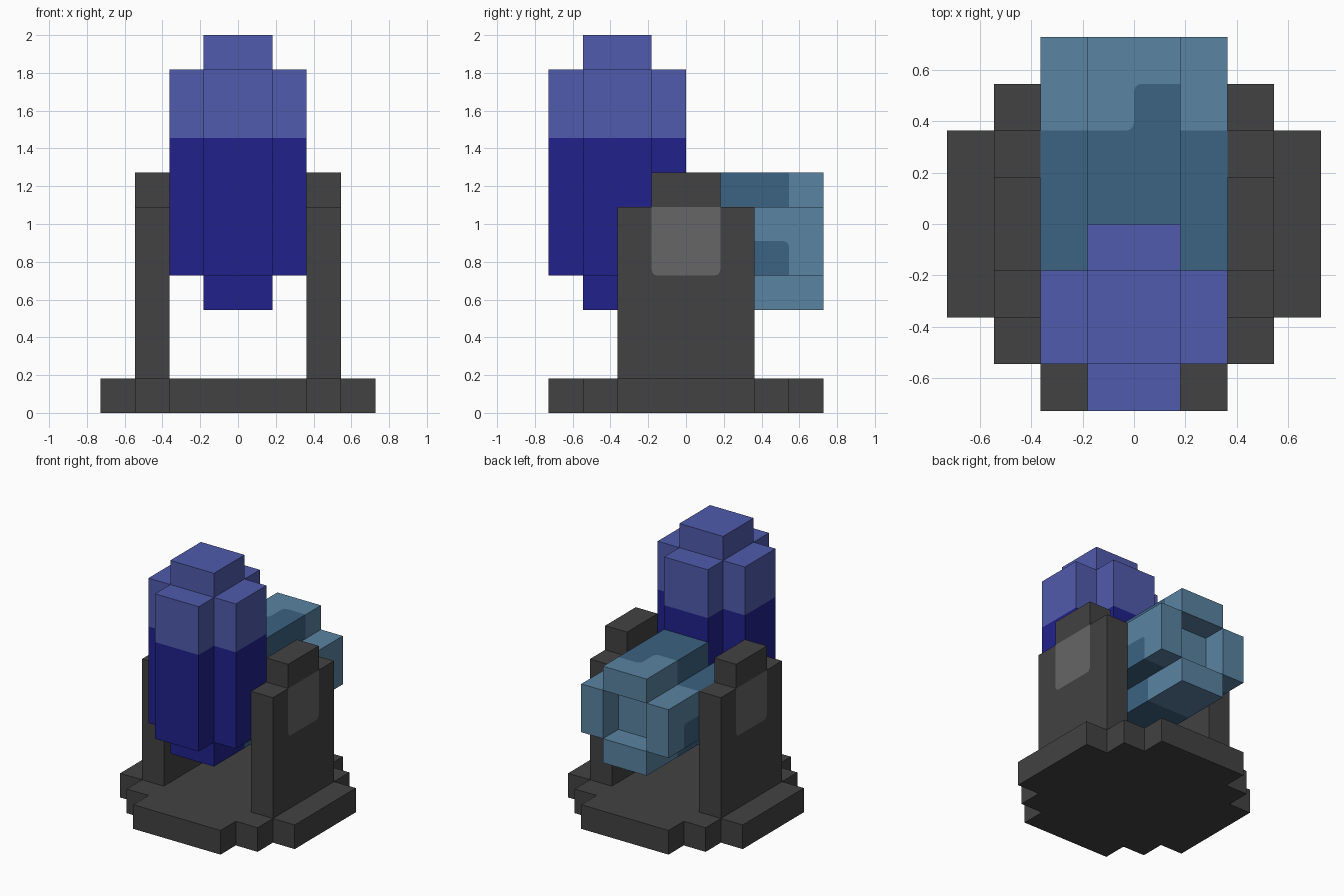
import bpy, bmesh
from mathutils import Vector

if "Cube" in bpy.data.objects:
    bpy.data.objects.remove(bpy.data.objects["Cube"], do_unlink=True)

U = 2 / 11  # size of one block


def material(name, rgb):
    linear = [((c / 255 + 0.055) / 1.055) ** 2.4 for c in rgb] + [1]
    m = bpy.data.materials.new(name)
    m.use_nodes = True
    m.diffuse_color = linear
    m.node_tree.nodes["Principled BSDF"].inputs["Base Color"].default_value = linear
    return m


charcoal = material("charcoal", (66, 66, 66))
grey = material("grey", (102, 102, 102))
navy = material("navy", (33, 33, 140))
periwinkle = material("periwinkle", (80, 91, 172))
teal = material("light_teal", (90, 131, 162))
deep_teal = material("deep_teal", (60, 98, 130))


def box(x, y, z):
    """Block cells inside the given (low, high) ranges."""
    return {(i, j, k) for i in range(*x) for j in range(*y) for k in range(*z)}


# Stepped round base
base = box((-4, 4), (-2, 2), (0, 1)) | box((-3, 3), (-3, 3), (0, 1)) | box((-2, 2), (-4, 4), (0, 1))

# Side supports with a narrower top
left_post = box((2, 3), (-2, 2), (1, 6)) | box((2, 3), (-1, 1), (6, 7))
right_post = {(-1 - i, j, k) for i, j, k in left_post}

# Upright barrel with a cross-shaped section and end caps
barrel = (box((-1, 1), (-4, 0), (4, 10)) | box((-2, 2), (-3, -1), (4, 10))
          | box((-1, 1), (-3, -1), (3, 11)))

# Horizontal rear body with a recessed end
rear = box((-2, 2), (-1, 4), (4, 6)) | box((-1, 1), (-1, 4), (3, 7))
rear -= box((-1, 1), (3, 4), (4, 6)) | barrel
dark_cells = {(0, 2, 6), (1, 2, 4), (-2, 2, 4)}


# Colour rules: cell and outward direction to material slot
def plain(cell, n):
    return 0


def post_colour(cell, n):
    outward = n.x * (cell[0] + 0.5) > 0
    return int(outward and -1 <= cell[1] < 1 and 4 <= cell[2] < 6)


def barrel_colour(cell, n):
    return int(cell[2] >= 8)


def rear_colour(cell, n):
    return int(cell[1] < 2 or cell in dark_cells)


parts = [
    ("base", base, [charcoal], plain),
    ("left_post", left_post, [charcoal, grey], post_colour),
    ("right_post", right_post, [charcoal, grey], post_colour),
    ("upright_barrel", barrel, [navy, periwinkle], barrel_colour),
    ("rear_body", rear, [teal, deep_teal], rear_colour),
]
solid = set().union(*(p[1] for p in parts))


def build(name, cells, mats, rule):
    bm = bmesh.new()
    # Outer skin of the blocks
    for cell in sorted(cells):
        centre = Vector(cell) + Vector((0.5, 0.5, 0.5))
        for axis in range(3):
            for sign in (-1, 1):
                n = Vector((0, 0, 0))
                n[axis] = sign
                if tuple(int(c + d) for c, d in zip(cell, n)) in solid:
                    continue
                a = Vector((0, 0, 0))
                a[(axis + 1) % 3] = 0.5
                b = n.cross(a)
                mid = centre + n / 2
                corners = (mid - a - b, mid + a - b, mid + a + b, mid - a + b)
                face = bm.faces.new([bm.verts.new(p * U) for p in corners])
                face.material_index = rule(cell, n)
    bmesh.ops.remove_doubles(bm, verts=bm.verts[:], dist=0.001)
    # Merge flat areas of one colour
    bmesh.ops.dissolve_limit(bm, angle_limit=0.02, verts=bm.verts[:], edges=bm.edges[:],
                             delimit={'MATERIAL'})
    # Round the corners of the painted patches
    patch = [v for v in bm.verts if len(v.link_edges) == 2 and len(v.link_faces) == 2
             and v.link_faces[0].normal.dot(v.link_faces[1].normal) > 0.99]
    if patch:
        bmesh.ops.bevel(bm, geom=patch, offset=0.03, offset_type='OFFSET', segments=3,
                        profile=0.5, affect='VERTICES')
    mesh = bpy.data.meshes.new(name)
    bm.to_mesh(mesh)
    bm.free()
    for m in mats:
        mesh.materials.append(m)
    bpy.context.collection.objects.link(bpy.data.objects.new(name, mesh))


for part in parts:
    build(*part)
